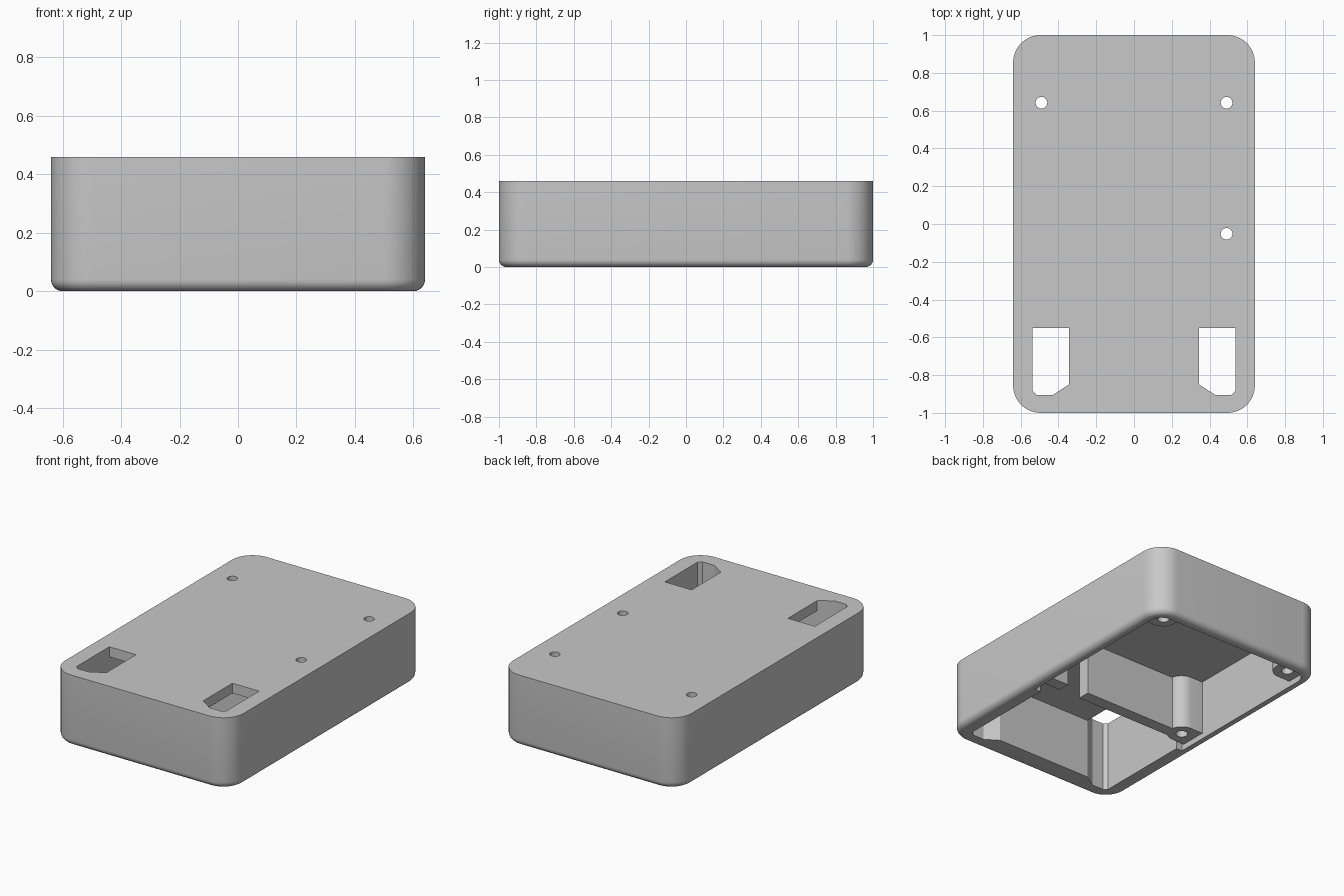
import bpy, bmesh, math

cube = bpy.data.objects.get("Cube")
if cube:
    bpy.data.objects.remove(cube, do_unlink=True)

grey = bpy.data.materials.new("plain_grey")
grey.use_nodes = True
colour = (0.58, 0.58, 0.58, 1)
grey.diffuse_color = colour
grey.node_tree.nodes["Principled BSDF"].inputs["Base Color"].default_value = colour

HEIGHT = 0.46
CEILING = 0.395  # underside of the top plate
RECESS = 0.038   # bosses and divider stop short of the open side


def arc(cx, cy, r, start, end, steps=12):
    return [(cx + r * math.cos(math.radians(start + (end - start) * i / steps)),
             cy + r * math.sin(math.radians(start + (end - start) * i / steps)))
            for i in range(steps + 1)]


def rounded_rect(hx, hy, r):
    pts = []
    for sx, sy, a in ((1, 1, 0), (-1, 1, 90), (-1, -1, 180), (1, -1, 270)):
        pts += arc(sx * (hx - r), sy * (hy - r), r, a, a + 90)
    return pts


def circle(cx, cy, r):
    return arc(cx, cy, r, 0, 360, 32)[:-1]


def mirror_x(pts):
    return [(-x, y) for x, y in pts]


def prism(name, outline, z0, z1, fillet=0):
    bm = bmesh.new()
    base = bm.faces.new([bm.verts.new((x, y, z0)) for x, y in outline])
    rim = list(base.edges)
    grown = bmesh.ops.extrude_face_region(bm, geom=[base], use_keep_orig=True)["geom"]
    for v in grown:
        if isinstance(v, bmesh.types.BMVert):
            v.co.z = z1
    if fillet:
        bmesh.ops.bevel(bm, geom=rim, offset=fillet, segments=6, profile=0.5,
                        affect='EDGES')
    bmesh.ops.recalc_face_normals(bm, faces=bm.faces)
    mesh = bpy.data.meshes.new(name)
    bm.to_mesh(mesh)
    bm.free()
    mesh.materials.append(grey)
    obj = bpy.data.objects.new(name, mesh)
    bpy.context.collection.objects.link(obj)
    return obj


def combine(obj, tool, operation='DIFFERENCE'):
    tool.hide_render = True
    mod = obj.modifiers.new("combine", 'BOOLEAN')
    mod.operation, mod.solver, mod.object = operation, 'EXACT', tool
    bpy.context.view_layer.update()
    graph = bpy.context.evaluated_depsgraph_get()
    mesh = bpy.data.meshes.new_from_object(obj.evaluated_get(graph))
    obj.modifiers.clear()
    obj.data = mesh
    bpy.data.objects.remove(tool, do_unlink=True)


# Outer shell, open underneath
case = prism("case_shell", rounded_rect(0.64, 1, 0.145), 0, HEIGHT, fillet=0.04)

# Hollow: thin walls at the back, thicker ones at the front with clipped corners
back = arc(0.5, 0.855, 0.08, 0, 90)
front = [(0.345, -0.85), (0.43, -0.905), (0.515, -0.905), (0.537, -0.883),
         (0.537, -0.24), (0.58, -0.24)]
half = front + back
cavity = half + mirror_x(half)[::-1]
combine(case, prism("cavity_cutter", cavity, -0.1, CEILING))

# Divider across the inside, with a gap for cables
for x0, x1 in ((-0.6, 0.265), (0.42, 0.6)):
    wall = [(x0, -0.2), (x1, -0.2), (x1, -0.12), (x0, -0.12)]
    combine(case, prism("divider", wall, RECESS, CEILING + 0.02), 'UNION')

# Screw bosses: two in the back corners and one beside the divider
R = 0.088
corner = (arc(0.49, 0.86, R, 180, 270) + [(0.6, 0.86 - R), (0.6, 0.87)]
          + arc(0.5, 0.855, 0.1, 10, 90) + [(0.49 - R, 0.955)])
side = arc(-0.49, -0.135, R, -90, 90) + [(-0.6, -0.135 + R), (-0.6, -0.135 - R)]
for outline in (corner, mirror_x(corner), side):
    combine(case, prism("boss", outline, RECESS, CEILING + 0.02), 'UNION')
for x, y in ((0.49, 0.86), (-0.49, 0.86), (-0.49, -0.135)):
    combine(case, prism("screw_cutter", circle(x, y, 0.036), -0.1, 0.3))

# Windows with clipped corners through the top, in line with the front walls
window = [(0.345, -0.55)] + front[:4] + [(0.537, -0.55)]
for outline in (window, mirror_x(window)):
    combine(case, prism("window_cutter", outline, CEILING - 0.1, HEIGHT + 0.1))

# Mounting holes through the top
for x, y in ((0.49, 0.642), (-0.49, 0.642), (0.49, -0.052)):
    combine(case, prism("hole_cutter", circle(x, y, 0.031), CEILING - 0.1, HEIGHT + 0.1))

# Smooth the rounded walls and keep the edges crisp
bpy.ops.object.select_all(action='DESELECT')
case.select_set(True)
bpy.context.view_layer.objects.active = case
bpy.ops.object.shade_smooth_by_angle(angle=math.radians(30))
